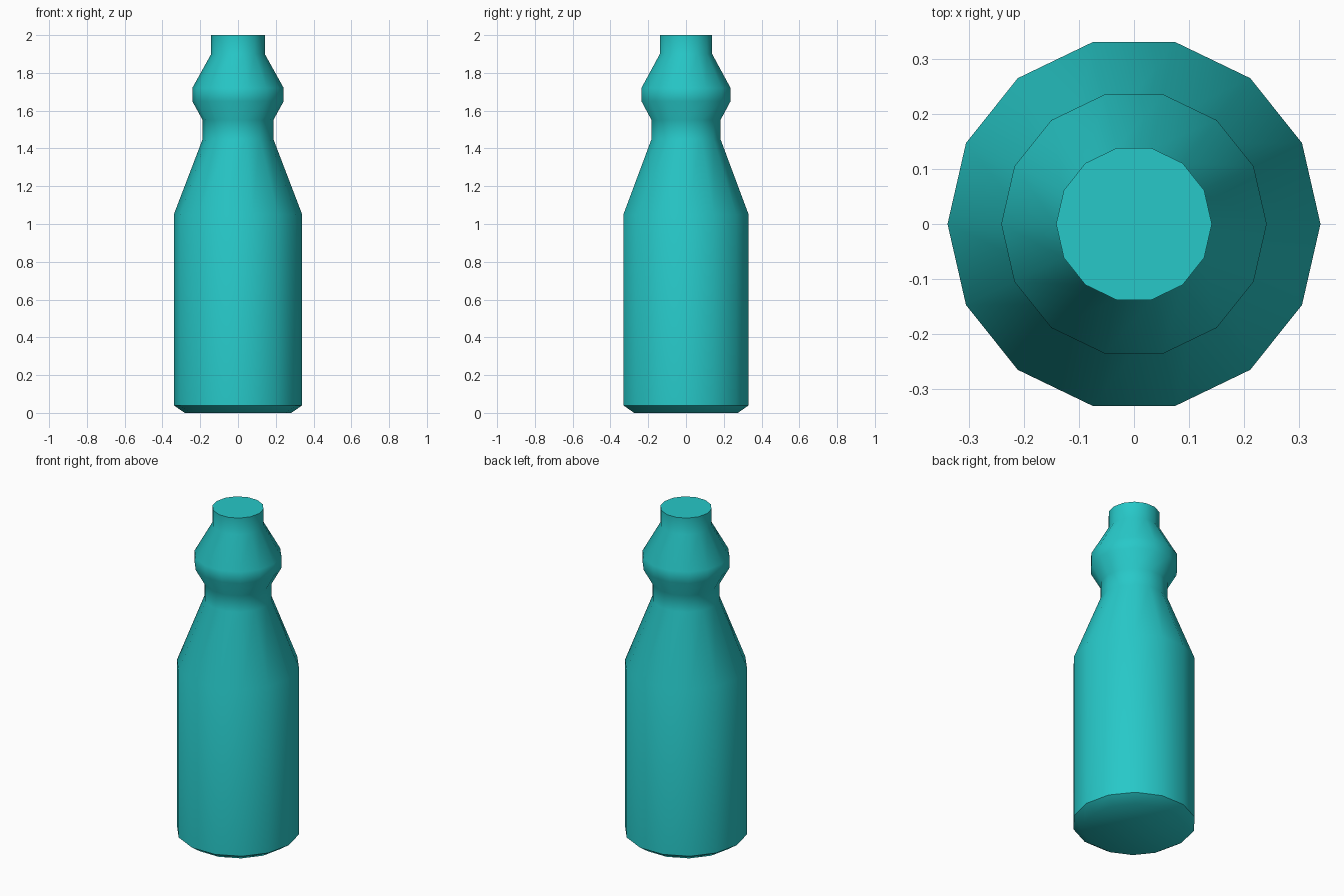
import bpy, bmesh, math

if "Cube" in bpy.data.objects:
    bpy.data.objects.remove(bpy.data.objects["Cube"])

SIDES = 14
# Silhouette as (radius, height), bottom to top
PROFILE = [(0.282, 0.0), (0.34, 0.04), (0.34, 1.05), (0.187, 1.45), (0.187, 1.55),
           (0.242, 1.65), (0.242, 1.72), (0.142, 1.90), (0.142, 2.0)]

# Bottle body: profile revolved into 14-sided rings, capped at both ends
bm = bmesh.new()
rings = []
for r, z in PROFILE:
    rings.append([bm.verts.new((r * math.cos(2 * math.pi * i / SIDES),
                                r * math.sin(2 * math.pi * i / SIDES), z))
                  for i in range(SIDES)])
for a, b in zip(rings, rings[1:]):
    for i in range(SIDES):
        j = (i + 1) % SIDES
        bm.faces.new((a[i], a[j], b[j], b[i]))
bm.faces.new(rings[0][::-1])
bm.faces.new(rings[-1])

mesh = bpy.data.meshes.new("bottle")
bm.to_mesh(mesh)
bm.free()
bottle = bpy.data.objects.new("bottle", mesh)
bpy.context.collection.objects.link(bottle)

# Teal colour
teal = bpy.data.materials.new("teal")
teal.diffuse_color = (0.02, 0.58, 0.58, 1)
teal.use_nodes = True
teal.node_tree.nodes["Principled BSDF"].inputs["Base Color"].default_value = teal.diffuse_color
mesh.materials.append(teal)

# Smooth sides, sharp rim and base edge
bpy.context.view_layer.objects.active = bottle
bottle.select_set(True)
bpy.ops.object.shade_smooth_by_angle(angle=math.radians(40))
